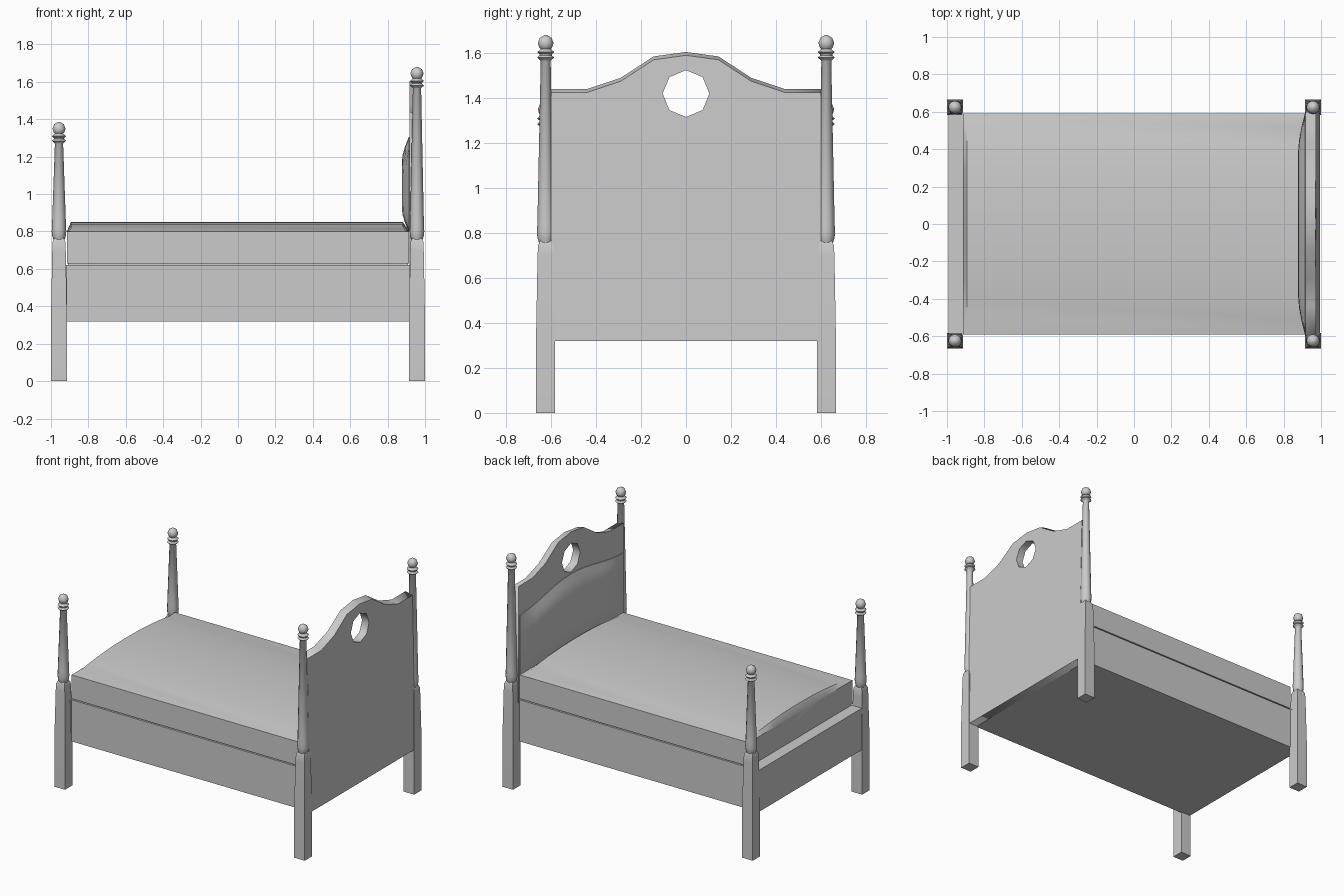
import bpy, bmesh, math

if "Cube" in bpy.data.objects:
    bpy.data.objects.remove(bpy.data.objects["Cube"])


def finish(name, bm, smooth=None):
    bmesh.ops.recalc_face_normals(bm, faces=bm.faces)
    me = bpy.data.meshes.new(name)
    bm.to_mesh(me)
    bm.free()
    ob = bpy.data.objects.new(name, me)
    bpy.context.collection.objects.link(ob)
    bpy.ops.object.select_all(action='DESELECT')
    ob.select_set(True)
    bpy.context.view_layer.objects.active = ob
    if smooth:
        bpy.ops.object.shade_smooth_by_angle(angle=math.radians(smooth))
    return ob


def skin(bm, rings):
    """Bridge a list of closed point rings and cap both ends."""
    loops = [[bm.verts.new(p) for p in ring] for ring in rings]
    n = len(loops[0])
    for a, b in zip(loops, loops[1:]):
        for i in range(n):
            j = (i + 1) % n
            bm.faces.new((a[i], a[j], b[j], b[i]))
    bm.faces.new(loops[0][::-1])
    bm.faces.new(loops[-1])


def ring(cx, cy, r, z, n, turn=0.0):
    return [(cx + r * math.cos(turn + math.tau * i / n),
             cy + r * math.sin(turn + math.tau * i / n), z) for i in range(n)]


def box(name, x0, x1, y0, y1, z0, z1):
    bm = bmesh.new()
    skin(bm, [[(x0, y0, z), (x1, y0, z), (x1, y1, z), (x0, y1, z)] for z in (z0, z1)])
    return finish(name, bm)


def post(name, cx, cy, top):
    bm = bmesh.new()
    # square tapered leg
    leg = [(0, .0425), (.35, .0425), (.70, .036), (.745, .034), (.765, .025)]
    skin(bm, [ring(cx, cy, h * math.sqrt(2), z, 4, math.pi / 4) for z, h in leg])
    # turned spindle with two collars and a ball
    prof = [(.75, .028), (.775, .036), (.80, .039), (.84, .037),
            (top - .115, .022), (top - .11, .026), (top - .10, .038), (top - .09, .027),
            (top - .085, .027), (top - .075, .038), (top - .066, .026), (top - .062, .022),
            (top - .054, .029), (top - .035, .035), (top - .012, .026), (top, .006)]
    skin(bm, [ring(cx, cy, r, z, 12) for z, r in prof])
    finish(name, bm, 40)


for side, s in (("front", -1), ("back", 1)):
    post("head_post_" + side, .957, s * .624, 1.68)
    post("foot_post_" + side, -.957, s * .624, 1.385)

# bed frame
box("bed_base", -.92, .93, -.59, .59, .32, .62)
box("footboard", -.993, -.915, -.60, .60, .32, .62)

# mattress: crowned sections along x
Y = .59
ys = [Y * math.cos(math.pi * i / 12) for i in range(13)]


def section(x, crown):
    top = [(x, y, .80 + crown * (1 - (abs(y) / Y) ** 2.2)) for y in ys]
    return [(x, -Y, .628), (x, Y, .628)] + top


bm = bmesh.new()
skin(bm, [section(x, c) for x, c in ((-.915, .001), (-.893, .05), (.882, .05), (.915, .001))])
finish("mattress", bm, 30)
box("mattress_seam", -.91, .91, -.575, .575, .61, .64)

# headboard: arched outline with an octagonal hole
half = [(.60, 1.44), (.44, 1.44), (.29, 1.49), (.145, 1.585)]
outline = [(-.60, .32), (.60, .32)] + half + [(0, 1.605)] + [(-y, z) for y, z in half[::-1]]
hole = [(.104 * math.cos(math.tau * i / 8), 1.42 + .104 * math.sin(math.tau * i / 8))
        for i in range(8)]
cu = bpy.data.curves.new("headboard", 'CURVE')
cu.dimensions = '2D'
cu.fill_mode = 'BOTH'
cu.extrude = .5
for pts in (outline, hole):
    sp = cu.splines.new('POLY')
    sp.points.add(len(pts) - 1)
    for p, (y, z) in zip(sp.points, pts):
        p.co = (y, z, 0, 1)
    sp.use_cyclic_u = True
tmp = bpy.data.objects.new("headboard_outline", cu)
bpy.context.collection.objects.link(tmp)
bpy.context.view_layer.update()
bm = bmesh.new()
bm.from_mesh(tmp.to_mesh())
bpy.data.objects.remove(tmp)
bmesh.ops.remove_doubles(bm, verts=bm.verts, dist=.0005)
for v in bm.verts:
    y, z, outer = v.co.x, v.co.y, v.co.z > 0
    if outer and z > 1.3 and math.hypot(y, z - 1.42) > .11:
        z -= .015
    v.co = (.995 - .025 * (z - .32) / 1.28 if outer else .918, y, z)
finish("headboard", bm)

# padded panel on the inner side of the headboard
bm = bmesh.new()
NU, NV = 16, 10
grid = []
for i in range(NU + 1):
    u = -1 + 2 * i / NU
    top = 1.23 + .075 * math.cos(u * math.pi / 2) ** 2
    col = [bm.verts.new((.93, u * .59, .80))]
    for j in range(NV + 1):
        v = j / NV
        d = min(1, (1 - abs(u)) * 3.2) ** .8 * min(1, 4.5 * min(v, 1 - v)) ** .8
        col.append(bm.verts.new((.913 - .037 * d, u * .59, .80 + (top - .80) * v)))
    col.append(bm.verts.new((.93, u * .59, top)))
    grid.append(col)
for a, b in zip(grid, grid[1:]):
    for j in range(len(a)):
        k = (j + 1) % len(a)
        bm.faces.new((a[j], a[k], b[k], b[j]))
bm.faces.new(grid[0])
bm.faces.new(grid[-1])
finish("headboard_pad", bm, 50)
